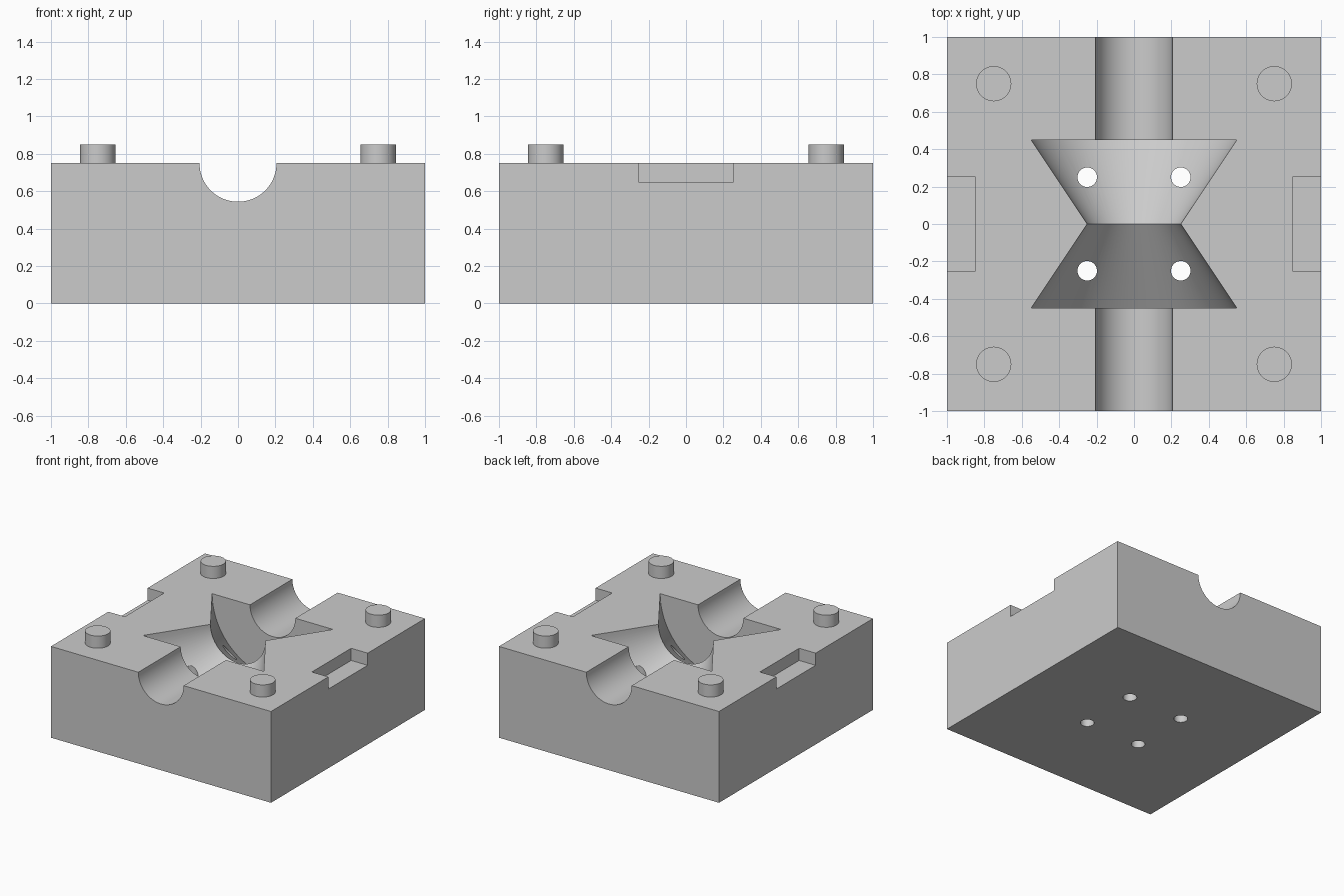
import bpy
import bmesh
from math import radians
from mathutils import Matrix, Vector

cube = bpy.data.objects.get("Cube")
if cube:
    bpy.data.objects.remove(cube, do_unlink=True)

TOP = 0.75  # parting plane height

grey = bpy.data.materials.new("mould_grey")
grey.use_nodes = True
colour = (0.6, 0.6, 0.6, 1)
grey.diffuse_color = colour
grey.node_tree.nodes["Principled BSDF"].inputs["Base Color"].default_value = colour


def finish(name, bm):
    bmesh.ops.recalc_face_normals(bm, faces=bm.faces)
    mesh = bpy.data.meshes.new(name)
    bm.to_mesh(mesh)
    bm.free()
    mesh.materials.append(grey)
    obj = bpy.data.objects.new(name, mesh)
    bpy.context.collection.objects.link(obj)
    return obj


def box(name, low, high):
    bm = bmesh.new()
    low, high = Vector(low), Vector(high)
    place = Matrix.Translation((low + high) / 2) @ Matrix.Diagonal((*(high - low), 1))
    bmesh.ops.create_cube(bm, size=1, matrix=place)
    return finish(name, bm)


def cylinder(name, x, y, radius, low, high, sides=48):
    bm = bmesh.new()
    bmesh.ops.create_cone(bm, cap_ends=True, segments=sides, radius1=radius, radius2=radius,
                          depth=high - low, matrix=Matrix.Translation((x, y, (low + high) / 2)))
    return finish(name, bm)


def lathe_y(name, profile, sides=96):
    """Revolve (radius, y) points about the axis lying in the parting plane."""
    bm = bmesh.new()
    verts = [bm.verts.new((r, y, TOP)) for r, y in profile]
    edges = [bm.edges.new(pair) for pair in zip(verts, verts[1:])]
    bmesh.ops.spin(bm, geom=verts + edges, cent=(0, 0, TOP), axis=(0, 1, 0),
                   angle=radians(360), steps=sides, use_merge=True)
    bmesh.ops.remove_doubles(bm, verts=bm.verts, dist=1e-5)
    return finish(name, bm)


def smooth(obj):
    bpy.ops.object.select_all(action="DESELECT")
    obj.select_set(True)
    bpy.context.view_layer.objects.active = obj
    bpy.ops.object.shade_smooth_by_angle(angle=radians(30))


def cut(body, cutter):
    cutter.hide_render = True
    bpy.context.view_layer.objects.active = body
    mod = body.modifiers.new("cut", "BOOLEAN")
    mod.operation = "DIFFERENCE"
    mod.solver = "EXACT"
    mod.object = cutter
    bpy.ops.object.modifier_apply(modifier=mod.name)
    bpy.data.objects.remove(cutter, do_unlink=True)


# Mould block
block = box("mould_block", (-1, -1, 0), (1, 1, TOP))

# Shaft channel and double-cone cavity
cut(block, lathe_y("cavity_cutter", [(0, -1.1), (0.206, -1.1), (0.206, -0.45), (0.55, -0.45),
                                     (0.25, 0), (0.55, 0.45), (0.206, 0.45), (0.206, 1.1), (0, 1.1)]))

# Pry slots in the left and right edges
for low, high in ((-1.1, -0.85), (0.85, 1.1)):
    cut(block, box("slot_cutter", (low, -0.255, 0.65), (high, 0.255, 0.9)))

# Drain holes through the floor
for x in (-0.25, 0.25):
    for y in (-0.25, 0.25):
        cut(block, cylinder("hole_cutter", x, y, 0.052, -0.1, 0.9, 32))
smooth(block)

# Locating pins
for x, side in ((-0.75, "right"), (0.75, "left")):
    for y, end in ((-0.75, "front"), (0.75, "back")):
        smooth(cylinder(f"pin_{end}_{side}", x, y, 0.094, TOP - 0.02, TOP + 0.1))
